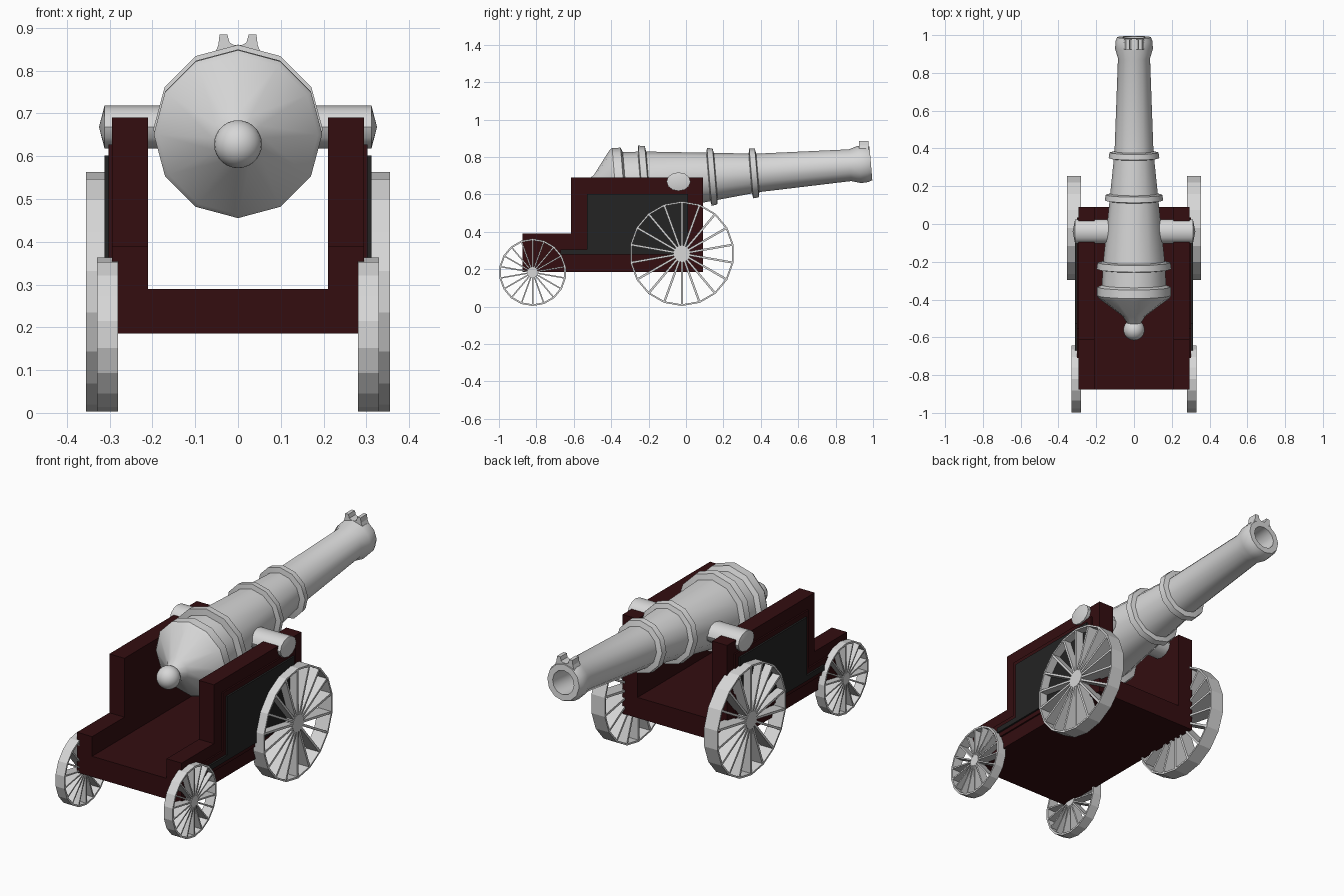
import bpy, bmesh, math
from mathutils import Matrix, Vector

if "Cube" in bpy.data.objects:
    bpy.data.objects.remove(bpy.data.objects["Cube"])


def material(name, rgb):
    m = bpy.data.materials.new(name)
    m.use_nodes = True
    m.diffuse_color = (*rgb, 1)
    m.node_tree.nodes["Principled BSDF"].inputs["Base Color"].default_value = (*rgb, 1)
    return m


METAL = material("light grey metal", (0.68, 0.68, 0.68))
WOOD = material("dark red wood", (0.033, 0.004, 0.005))
PANEL = material("black panel", (0.017, 0.017, 0.017))


def finish(bm, name, mat, smooth=None):
    bmesh.ops.recalc_face_normals(bm, faces=bm.faces)
    mesh = bpy.data.meshes.new(name)
    bm.to_mesh(mesh)
    bm.free()
    mesh.materials.append(mat)
    ob = bpy.data.objects.new(name, mesh)
    bpy.context.collection.objects.link(ob)
    if smooth:
        bpy.ops.object.select_all(action="DESELECT")
        ob.select_set(True)
        bpy.context.view_layer.objects.active = ob
        bpy.ops.object.shade_smooth_by_angle(angle=math.radians(smooth))
    return ob


def add_lathe(bm, profile, sides, closed=False):
    """Turn (position, radius) points about the local Y axis."""
    rings = []
    for y, r in profile:
        if r == 0:
            rings.append([bm.verts.new((0, y, 0))] * sides)
        else:
            turns = [2 * math.pi * i / sides for i in range(sides)]
            rings.append([bm.verts.new((r * math.sin(a), y, r * math.cos(a))) for a in turns])
    pairs = list(zip(rings, rings[1:]))
    if closed:
        pairs.append((rings[-1], rings[0]))
    for a, b in pairs:
        for i in range(sides):
            j = (i + 1) % sides
            bm.faces.new(list(dict.fromkeys((a[i], a[j], b[j], b[i]))))


def add_prism(bm, points, offset):
    """Extrude a flat outline given as 3D points."""
    face = bm.faces.new([bm.verts.new(p) for p in points])
    new = bmesh.ops.extrude_face_region(bm, geom=[face])["geom"]
    moved = [v for v in new if isinstance(v, bmesh.types.BMVert)]
    bmesh.ops.translate(bm, verts=moved, vec=Vector(offset))


def side_prism(name, outline, x0, x1, mat):
    bm = bmesh.new()
    add_prism(bm, [(x0, y, z) for y, z in outline], (x1 - x0, 0, 0))
    return finish(bm, name, mat)


# Barrel with reinforcing bands, flared muzzle and open bore
TILT = math.atan(0.083)
barrel_profile = [
    (-0.56, 0), (-0.53, 0.035), (-0.49, 0.06), (-0.395, 0.187), (-0.38, 0.197),
    (-0.335, 0.195), (-0.325, 0.17), (-0.245, 0.166), (-0.24, 0.198), (-0.205, 0.193),
    (-0.2, 0.163), (0.12, 0.13), (0.125, 0.155), (0.155, 0.15), (0.16, 0.126),
    (0.345, 0.107), (0.35, 0.134), (0.38, 0.13), (0.385, 0.103), (0.88, 0.085),
    (0.93, 0.1), (0.97, 0.098), (0.992, 0.09), (0.992, 0.06), (0.45, 0.056), (0.45, 0),
]
bm = bmesh.new()
add_lathe(bm, barrel_profile, 12)
barrel = finish(bm, "barrel", METAL, 35)
barrel.location.z = 0.683
barrel.rotation_euler.x = TILT

# Breech knob
bm = bmesh.new()
bmesh.ops.create_uvsphere(bm, u_segments=24, v_segments=14, radius=0.056)
knob = finish(bm, "breech_knob", METAL, 40)
knob.location = (0, -0.56, 0.628)

# Notched sight on the muzzle
half = [(0.01, 0.86), (0.02, 0.866), (0.025, 0.885), (0.043, 0.885), (0.046, 0.86), (0.056, 0.835)]
outline = half + [(-x, z) for x, z in reversed(half)]
bm = bmesh.new()
add_prism(bm, [(x, 0.925, z) for x, z in outline], (0, 0.052, 0))
finish(bm, "muzzle_sight", METAL)

# Trunnion bar through the barrel
bm = bmesh.new()
add_lathe(bm, [(-0.325, 0), (-0.312, 0.05), (0.312, 0.05), (0.325, 0)], 12)
bmesh.ops.rotate(bm, verts=bm.verts, matrix=Matrix.Rotation(math.pi / 2, 3, "Z"))
bmesh.ops.scale(bm, verts=bm.verts, vec=(1, 1.28, 1))
trunnion = finish(bm, "trunnion", METAL, 35)
trunnion.location = (0, -0.04, 0.668)


# Carriage cheeks with a stepped moulding and a black panel
def step_outline(back, step, front, bottom, low, top):
    return [(back, bottom), (front, bottom), (front, top), (step, top), (step, low), (back, low)]


CHEEK = step_outline(-0.875, -0.615, 0.09, 0.185, 0.39, 0.69)
MOULDING = step_outline(-0.71, -0.555, 0.035, 0.255, 0.33, 0.627)
INSERT = step_outline(-0.67, -0.53, 0.01, 0.278, 0.305, 0.602)
for side, s in (("left", 1), ("right", -1)):
    side_prism(side + "_cheek", CHEEK, s * 0.21, s * 0.295, WOOD)
    side_prism(side + "_moulding", MOULDING, s * 0.29, s * 0.303, WOOD)
    side_prism(side + "_panel", INSERT, s * 0.295, s * 0.312, PANEL)

# Carriage floor
floor = [(-0.875, 0.185), (0.09, 0.185), (0.09, 0.29), (-0.875, 0.29)]
side_prism("carriage_floor", floor, -0.21, 0.21, WOOD)


# Spoked wheels
def wheel(name, s, y, radius, x0, x1, spokes=18):
    bm = bmesh.new()
    w = (x1 - x0) / 2
    inner = radius - 0.009
    add_lathe(bm, [(-w, radius), (w, radius), (w, inner), (-w, inner)], spokes, closed=True)
    hub = radius * 0.16
    add_lathe(bm, [(-w, 0), (-w, hub), (w, hub), (w, 0)], spokes)
    t = radius * 0.02
    for i in range(spokes):
        turn = Matrix.Rotation(2 * math.pi * i / spokes, 3, "Y")
        base = [(-t, -w * 0.95, hub * 0.8), (t, -w * 0.95, hub * 0.8),
                (t, w * 0.95, hub * 0.8), (-t, w * 0.95, hub * 0.8)]
        length = Vector((0, 0, radius - 0.004 - hub * 0.8))
        add_prism(bm, [turn @ Vector(p) for p in base], turn @ length)
    bmesh.ops.rotate(bm, verts=bm.verts, matrix=Matrix.Rotation(math.pi / 2, 3, "Z"))
    ob = finish(bm, name, METAL)
    ob.location = (s * (x0 + x1) / 2, y, radius + 0.003)


for side, s in (("left", 1), ("right", -1)):
    wheel(side + "_large_wheel", s, -0.022, 0.28, 0.28, 0.355)
    wheel(side + "_small_wheel", s, -0.82, 0.18, 0.28, 0.33)
